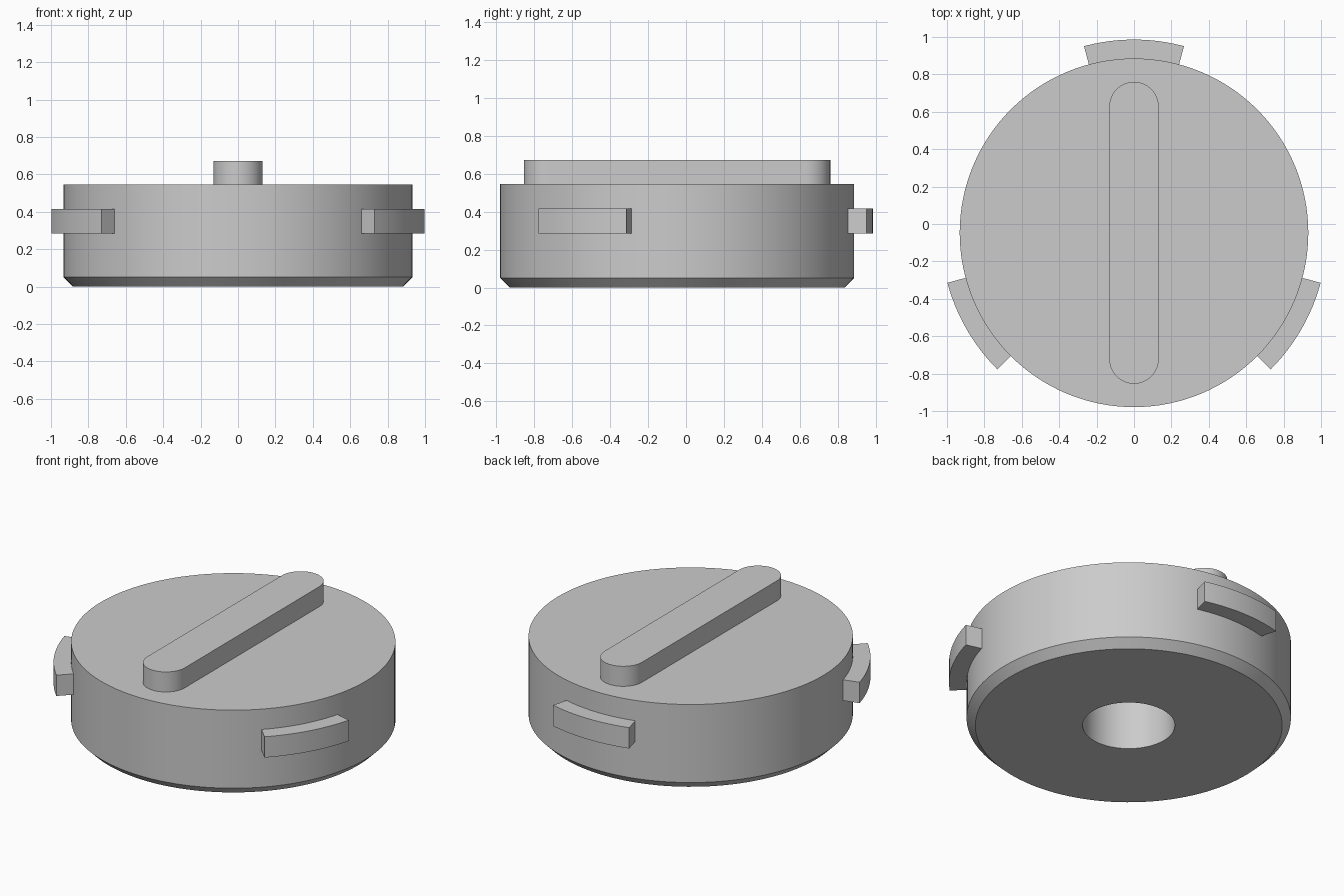
import bpy, bmesh
from math import sin, cos, pi, radians
from mathutils import Matrix, Vector

cube = bpy.data.objects.get("Cube")
if cube:
    bpy.data.objects.remove(cube, do_unlink=True)

CENTRE_Y = -0.047
RADIUS = 0.932

grey = bpy.data.materials.new("plain_grey")
grey.use_nodes = True
grey.diffuse_color = (0.6, 0.6, 0.6, 1)
grey.node_tree.nodes["Principled BSDF"].inputs["Base Color"].default_value = (0.6, 0.6, 0.6, 1)


def finish(name, bm):
    """Turn a bmesh into a shaded, coloured object."""
    bmesh.ops.remove_doubles(bm, verts=bm.verts, dist=1e-5)
    bmesh.ops.recalc_face_normals(bm, faces=bm.faces)
    mesh = bpy.data.meshes.new(name)
    bm.to_mesh(mesh)
    bm.free()
    mesh.materials.append(grey)
    obj = bpy.data.objects.new(name, mesh)
    bpy.context.collection.objects.link(obj)
    obj.location.y = CENTRE_Y
    bpy.ops.object.select_all(action='DESELECT')
    obj.select_set(True)
    bpy.context.view_layer.objects.active = obj
    bpy.ops.object.shade_smooth_by_angle(angle=radians(30))
    return obj


def lathe(name, profile, steps=128):
    """Spin an (r, z) profile around the vertical axis."""
    bm = bmesh.new()
    verts = [bm.verts.new((r, 0, z)) for r, z in profile]
    edges = [bm.edges.new(pair) for pair in zip(verts, verts[1:])]
    bmesh.ops.spin(bm, geom=verts + edges, cent=(0, 0, 0), axis=(0, 0, 1),
                   angle=2 * pi, steps=steps)
    return finish(name, bm)


def prism(name, outline, z0, z1):
    """Extrude a flat outline between two heights."""
    bm = bmesh.new()
    face = bm.faces.new([bm.verts.new((x, y, z0)) for x, y in outline])
    top = bmesh.ops.extrude_face_region(bm, geom=[face], use_keep_orig=True)["geom"]
    moved = [v for v in top if isinstance(v, bmesh.types.BMVert)]
    bmesh.ops.translate(bm, verts=moved, vec=(0, 0, z1 - z0))
    return finish(name, bm)


def arc(r, start, end, steps, cy=0):
    """Points along an arc, angles in degrees."""
    angles = [radians(start + (end - start) * i / steps) for i in range(steps + 1)]
    return [(r * cos(a), cy + r * sin(a)) for a in angles]


# Round body with chamfered foot and a blind hole underneath
lathe("body", [(0, 0.40), (0.265, 0.40), (0.265, 0), (RADIUS - 0.05, 0),
               (RADIUS, 0.05), (RADIUS, 0.545), (0, 0.545)])

# Rounded grip bar across the top
grip_r, grip_c = 0.132, 0.675
prism("grip_bar", arc(grip_r, 0, 180, 32, grip_c) + arc(grip_r, 180, 360, 32, -grip_c),
      0.54, 0.672)

# Three curved locking tabs, evenly spaced
for name, mid in (("back_tab", 90), ("right_tab", 210), ("left_tab", 330)):
    outline = arc(1.033, mid - 15, mid + 15, 12) + arc(RADIUS - 0.02, mid + 15, mid - 15, 12)
    prism(name, outline, 0.284, 0.416)
